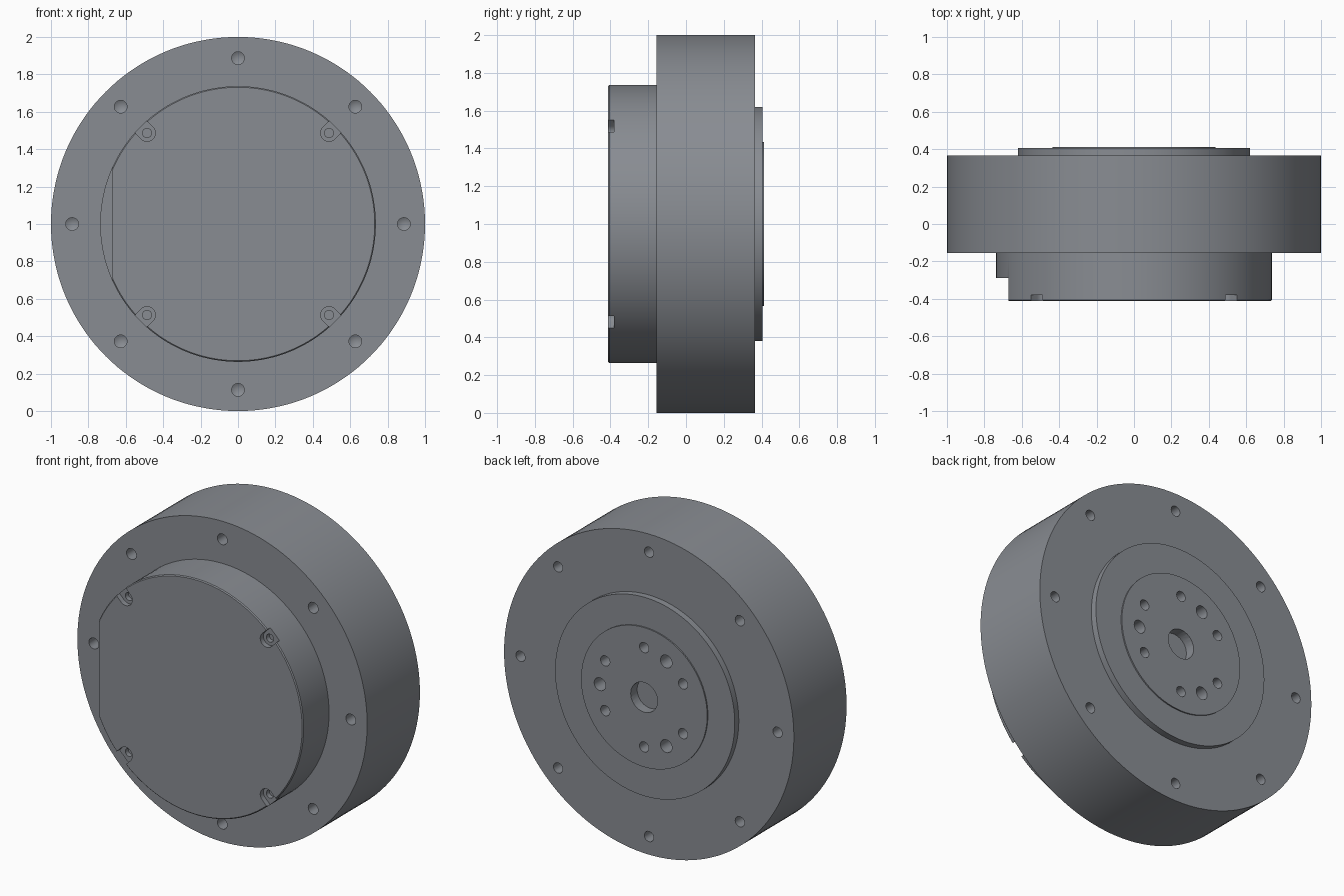
import bpy, bmesh
from math import radians, cos, sin, pi
from mathutils import Vector

if "Cube" in bpy.data.objects:
    bpy.data.objects.remove(bpy.data.objects["Cube"])

grey = bpy.data.materials.new("slate grey metal")
grey.use_nodes = True
grey.diffuse_color = (0.25, 0.265, 0.29, 1)
grey.node_tree.nodes["Principled BSDF"].inputs["Base Color"].default_value = (0.25, 0.265, 0.29, 1)


def lathe(bm, profile, x=0, z=1, steps=144):
    """Spin (radius, y) points round an axis along y."""
    verts = [bm.verts.new((x + r, y, z)) for r, y in profile]
    edges = [bm.edges.new(pair) for pair in zip(verts, verts[1:])]
    bmesh.ops.spin(bm, geom=verts + edges, cent=(x, 0, z), axis=(0, 1, 0),
                   angle=2 * pi, steps=steps, use_duplicate=False)


def prism(bm, outline, y0, y1):
    """Extrude a closed (x, z) outline along y."""
    face = bm.faces.new([bm.verts.new((x, y0, z)) for x, z in outline])
    out = bmesh.ops.extrude_face_region(bm, geom=[face])
    moved = [v for v in out["geom"] if isinstance(v, bmesh.types.BMVert)]
    bmesh.ops.translate(bm, verts=moved, vec=(0, y1 - y0, 0))


def drill(bm, x, z, r, y0, y1, tip=0):
    lathe(bm, [(0, y0), (r, y0), (r, y1), (0, y1 + tip)], x, z, 24)


def finish(bm, name):
    bmesh.ops.remove_doubles(bm, verts=bm.verts, dist=1e-5)
    bmesh.ops.recalc_face_normals(bm, faces=bm.faces)
    mesh = bpy.data.meshes.new(name)
    bm.to_mesh(mesh)
    bm.free()
    mesh.materials.append(grey)
    ob = bpy.data.objects.new(name, mesh)
    bpy.context.collection.objects.link(ob)
    return ob


def turned(name, profile):
    bm = bmesh.new()
    lathe(bm, profile)
    return finish(bm, name)


def activate(ob):
    bpy.ops.object.select_all(action='DESELECT')
    ob.select_set(True)
    bpy.context.view_layer.objects.active = ob


def cut(ob, bm):
    cutter = finish(bm, "cutter")
    cutter.hide_render = True
    mod = ob.modifiers.new("cut", 'BOOLEAN')
    mod.operation, mod.solver, mod.object = 'DIFFERENCE', 'EXACT', cutter
    activate(ob)
    bpy.ops.object.modifier_apply(modifier=mod.name)
    bpy.data.objects.remove(cutter)


def ring(radius, angles):
    return [(radius * cos(radians(a)), 1 + radius * sin(radians(a))) for a in angles]


# Main housing, recessed at the back for the output disc
housing = turned("housing", [(0, -0.155), (1, -0.155), (1, 0.365), (0.43, 0.365),
                             (0.43, 0.25), (0, 0.25)])
bm = bmesh.new()
for x, z in ring(0.887, range(0, 360, 45)):
    drill(bm, x, z, 0.034, -0.2, -0.03, 0.02)
    drill(bm, x, z, 0.032, 0.4, 0.22, -0.02)
cut(housing, bm)

# Front cover with a fine chamfered rim
cover = turned("front_cover", [(0, -0.412), (0.731, -0.412), (0.737, -0.406),
                               (0.737, -0.15), (0, -0.15)])
# Flat step on the right side of the cover
bm = bmesh.new()
prism(bm, [(-0.9, 0.2), (-0.67, 0.2), (-0.67, 1.8), (-0.9, 1.8)], -0.5, -0.29)
cut(cover, bm)
# Open-ended screw pockets
bm = bmesh.new()
for a in range(45, 360, 90):
    out = Vector((cos(radians(a)), sin(radians(a))))
    side = Vector((-out.y, out.x)) * 0.045
    mid = Vector((0, 1)) + out * 0.688
    arc = [mid + side * cos(t * pi / 12) - out * 0.045 * sin(t * pi / 12) for t in range(13)]
    prism(bm, arc + [mid - side + out * 0.2, mid + side + out * 0.2], -0.5, -0.38)
cut(cover, bm)
# Screw holes in the pockets
bm = bmesh.new()
for x, z in ring(0.688, range(45, 360, 90)):
    drill(bm, x, z, 0.025, -0.5, -0.35)
cut(cover, bm)

# Raised rear flange
flange = turned("rear_flange", [(0.43, 0.36), (0.43, 0.405), (0.62, 0.405), (0.62, 0.36),
                                (0.43, 0.36)])

# Output disc with centre bore, screw holes and larger pin holes
disc = turned("output_disc", [(0, 0.25), (0.435, 0.25), (0.435, 0.413), (0, 0.413)])
bm = bmesh.new()
drill(bm, 0, 1, 0.093, 0.5, 0.35)
for x, z in ring(0.31, range(30, 360, 60)):
    drill(bm, x, z, 0.032, 0.5, 0.32, -0.02)
for x, z in ring(0.305, (0, 120, 240)):
    drill(bm, x, z, 0.04, 0.5, 0.32, -0.02)
cut(disc, bm)

for ob in (housing, cover, flange, disc):
    activate(ob)
    bpy.ops.object.shade_smooth_by_angle(angle=radians(25))
